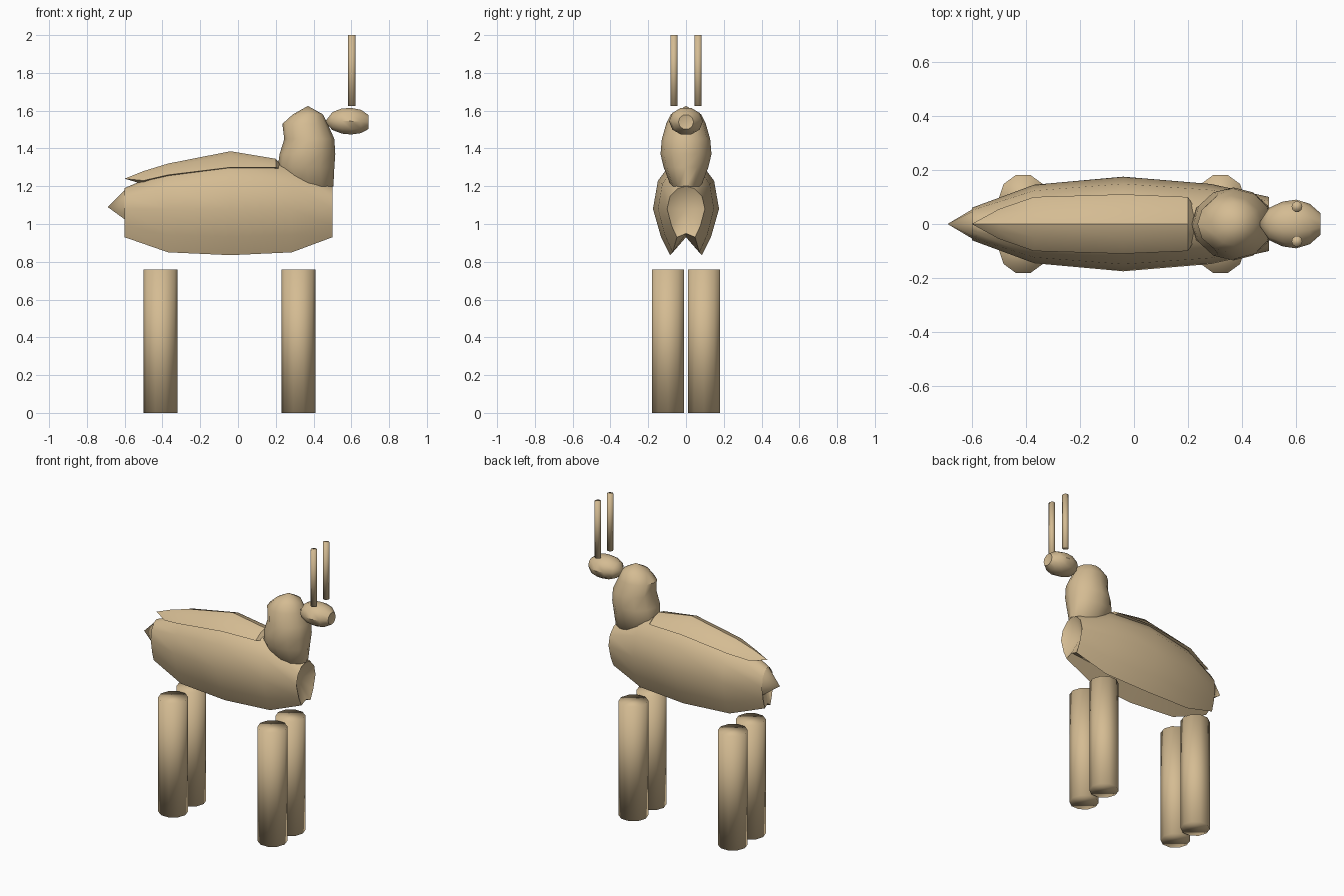
import bpy, bmesh, math
from mathutils import Vector

cube = bpy.data.objects.get("Cube")
if cube:
    bpy.data.objects.remove(cube, do_unlink=True)

tan = bpy.data.materials.new("tan_hide")
tan.use_nodes = True
colour = (0.66, 0.50, 0.29, 1)
tan.diffuse_color = colour
tan.node_tree.nodes["Principled BSDF"].inputs["Base Color"].default_value = colour


def loft(name, rings, start, end, sharp=None):
    """Skin closed rings of points, closing each end with a fan to one point."""
    bm = bmesh.new()
    loops = [[bm.verts.new(p) for p in ring] for ring in rings]
    n = len(loops[0])
    for a, b in zip(loops, loops[1:]):
        for i in range(n):
            j = (i + 1) % n
            bm.faces.new((a[i], a[j], b[j], b[i]))
    for loop, tip in ((loops[0], start), (loops[-1], end)):
        v = bm.verts.new(tip)
        for i in range(n):
            bm.faces.new((v, loop[i], loop[(i + 1) % n]))
    bmesh.ops.recalc_face_normals(bm, faces=bm.faces)
    mesh = bpy.data.meshes.new(name)
    bm.to_mesh(mesh)
    bm.free()
    ob = bpy.data.objects.new(name, mesh)
    bpy.context.collection.objects.link(ob)
    finish(ob, sharp)


def finish(ob, sharp=None):
    ob.data.materials.append(tan)
    bpy.ops.object.select_all(action='DESELECT')
    ob.select_set(True)
    bpy.context.view_layer.objects.active = ob
    if sharp:
        bpy.ops.object.shade_smooth_by_angle(angle=math.radians(sharp))
    else:
        bpy.ops.object.shade_smooth()


def post(name, x, y, z0, z1, radius, sides):
    """Upright cylinder with a vertex pointing along x."""
    bpy.ops.mesh.primitive_cylinder_add(
        vertices=sides, radius=radius, depth=z1 - z0,
        location=(x, y, (z0 + z1) / 2), rotation=(0, 0, math.pi / 2))
    ob = bpy.context.object
    ob.name = name
    finish(ob)


def mirrored(half):
    """Complete a half section, bottom centre to top centre, across y = 0."""
    return half + [Vector((p.x, -p.y, p.z)) for p in half[-2:0:-1]]


def body_ring(x, groove, low, mid, top, w):
    half = [(0, groove), (0.48, low), (0.76, low + 0.4 * (mid - low)), (1, mid),
            (0.85, mid + 0.55 * (top - mid)), (0.45, mid + 0.9 * (top - mid)), (0, top)]
    return mirrored([Vector((x, y * w, z)) for y, z in half])


def oval(centre, u, v, sides=12):
    step = math.tau / sides
    return [centre + u * math.cos(i * step) + v * math.sin(i * step) for i in range(sides)]


# Body with a grooved belly, pointed rump and hollow chest
loft("body", [body_ring(*r) for r in (
    (-0.58, 1.03, 1.01, 1.09, 1.20, 0.065),
    (-0.60, 0.95, 0.93, 1.08, 1.19, 0.06),
    (-0.37, 0.93, 0.85, 1.08, 1.29, 0.145),
    (-0.04, 0.93, 0.835, 1.08, 1.35, 0.175),
    (0.285, 0.93, 0.85, 1.08, 1.32, 0.148),
    (0.50, 0.95, 0.93, 1.08, 1.20, 0.10))],
    (-0.69, 0, 1.09), (0.43, 0, 1.08), 50)

# Raised back ending in a tail point
ridge = []
for x, low, top, w in ((-0.50, 1.21, 1.28, 0.055), (-0.37, 1.24, 1.32, 0.10),
                       (-0.04, 1.28, 1.385, 0.11), (0.2, 1.28, 1.345, 0.10)):
    ridge.append(mirrored([Vector(p) for p in (
        (x, 0, low), (x, w, low + 0.02), (x, w * 0.5, low + 0.8 * (top - low)), (x, 0, top))]))
loft("back_ridge", ridge, (-0.60, 0, 1.24), (0.26, 0, 1.28), 35)

# Neck
loft("neck", [oval(Vector(((a + b) / 2, 0, z)), Vector(((b - a) / 2, 0, 0)), Vector((0, w, 0)))
              for z, a, b, w in (
    (1.20, 0.25, 0.505, 0.08), (1.30, 0.21, 0.51, 0.118), (1.37, 0.22, 0.515, 0.135),
    (1.45, 0.245, 0.51, 0.128), (1.53, 0.235, 0.475, 0.105), (1.58, 0.29, 0.45, 0.08))],
    (0.40, 0, 1.14), (0.37, 0, 1.625), 45)

# Head
loft("head", [oval(Vector((x, 0, (a + b) / 2)), Vector((0, w, 0)), Vector((0, 0, (b - a) / 2)), 10)
              for x, a, b, w in (
    (0.50, 1.495, 1.595, 0.06), (0.55, 1.475, 1.615, 0.083), (0.60, 1.47, 1.618, 0.09),
    (0.65, 1.478, 1.608, 0.075), (0.69, 1.50, 1.58, 0.04))],
    (0.46, 0, 1.54), (0.68, 0, 1.54), 40)

# Legs and antlers, one of each pair per side
for side, s in (("front", -1), ("back", 1)):
    post("rear_leg_" + side, -0.41, s * 0.095, 0, 0.76, 0.09, 10)
    post("fore_leg_" + side, 0.32, s * 0.095, 0, 0.76, 0.09, 10)
    post("antler_" + side, 0.603, s * 0.064, 1.625, 2.0, 0.02, 10)
